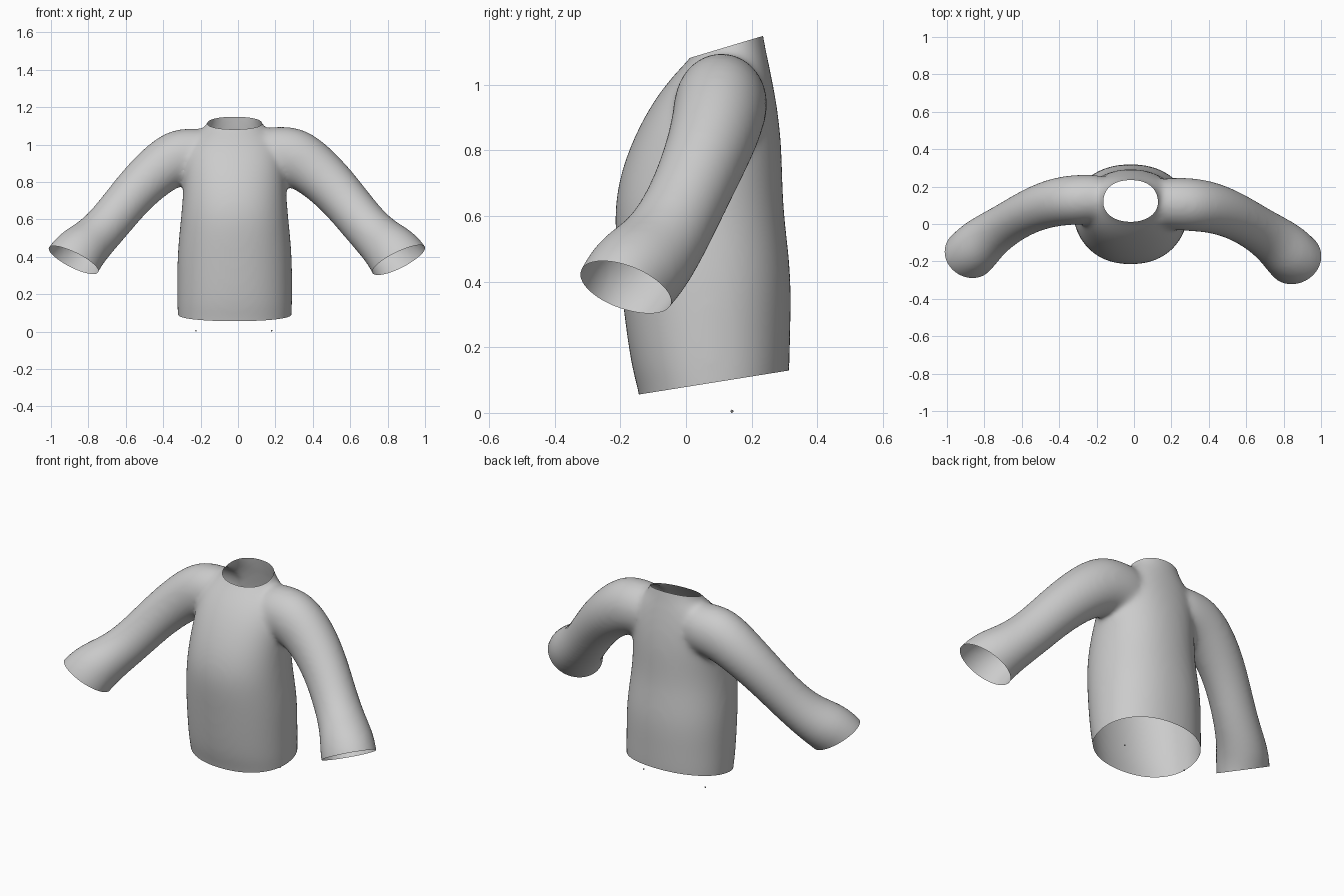
import bpy, bmesh, math
from mathutils import Vector

cube = bpy.data.objects.get("Cube")
if cube:
    bpy.data.objects.remove(cube, do_unlink=True)

SIDES = 24
CENTRE_X = -0.018

# One plain knit colour
knit = bpy.data.materials.new("grey_knit")
knit.use_nodes = True
grey = (0.6, 0.6, 0.6, 1)
knit.diffuse_color = grey
knit.node_tree.nodes["Principled BSDF"].inputs["Base Color"].default_value = grey


def loft(bm, rings):
    """Skin a list of point rings into a closed tube."""
    loops = [[bm.verts.new(p) for p in ring] for ring in rings]
    for a, b in zip(loops, loops[1:]):
        for i in range(SIDES):
            j = (i + 1) % SIDES
            bm.faces.new((a[i], a[j], b[j], b[i]))
    bm.faces.new(loops[0][::-1])
    bm.faces.new(loops[-1])


def oval(centre, u, v, power=1.0):
    ring = []
    for i in range(SIDES):
        a = math.tau * i / SIDES
        c, s = math.cos(a), math.sin(a)
        c = math.copysign(abs(c) ** power, c)
        s = math.copysign(abs(s) ** power, s)
        ring.append(Vector(centre) + u * c + v * s)
    return ring


# Torso: height, half width, front y, back y
TORSO = [(-0.10, 0.30, -0.13, 0.30), (0.05, 0.305, -0.14, 0.31),
         (0.12, 0.31, -0.165, 0.318), (0.25, 0.31, -0.185, 0.32),
         (0.42, 0.31, -0.205, 0.325), (0.60, 0.29, -0.225, 0.30),
         (0.72, 0.28, -0.205, 0.296), (0.82, 0.275, -0.17, 0.293),
         (0.92, 0.27, -0.12, 0.282), (1.0, 0.25, -0.065, 0.267),
         (1.06, 0.20, -0.01, 0.255), (1.10, 0.155, 0.03, 0.245),
         (1.15, 0.13, 0.045, 0.237), (1.25, 0.125, 0.05, 0.22)]

# Sleeve: centre x, y, z, then radius across and radius front to back
SLEEVE = [(0.10, 0.11, 0.95, 0.14, 0.13), (0.20, 0.11, 0.945, 0.155, 0.14),
          (0.30, 0.105, 0.94, 0.165, 0.145), (0.42, 0.09, 0.86, 0.145, 0.138),
          (0.55, 0.04, 0.73, 0.13, 0.125), (0.66, -0.025, 0.59, 0.125, 0.122),
          (0.75, -0.085, 0.495, 0.13, 0.135), (0.815, -0.14, 0.44, 0.15, 0.15),
          (0.86, -0.19, 0.385, 0.163, 0.145), (0.92, -0.24, 0.28, 0.165, 0.14)]


def sleeve_centre(side, row):
    x, y, z = row[:3]
    if side < 0:
        return Vector((-x - 0.02, y + 0.025, z))
    return Vector((x, y, z))


def add_sleeve(bm, side):
    pts = [sleeve_centre(side, r) for r in SLEEVE]
    size = 1.0 if side > 0 else 0.94
    rings = []
    for i, row in enumerate(SLEEVE):
        t = (pts[min(i + 1, len(pts) - 1)] - pts[max(i - 1, 0)]).normalized()
        v = Vector((0, 1, 0))
        v = (v - t * v.dot(t)).normalized()
        u = v.cross(t)
        rings.append(oval(pts[i], u * row[3] * size, v * row[4] * size))
    loft(bm, rings)


bm = bmesh.new()
loft(bm, [oval((CENTRE_X, (f + b) / 2, z), Vector((w, 0, 0)),
               Vector((0, (b - f) / 2, 0)), 0.92) for z, w, f, b in TORSO])
for side in (1, -1):
    add_sleeve(bm, side)
bmesh.ops.recalc_face_normals(bm, faces=bm.faces)
mesh = bpy.data.meshes.new("sweater")
bm.to_mesh(mesh)
bm.free()
sweater = bpy.data.objects.new("sweater", mesh)
bpy.context.collection.objects.link(sweater)

# Fuse the tubes into one soft skin
sub = sweater.modifiers.new("round", 'SUBSURF')
sub.levels = sub.render_levels = 2
fuse = sweater.modifiers.new("fuse", 'REMESH')
fuse.mode = 'VOXEL'
fuse.voxel_size = 0.012
soft = sweater.modifiers.new("soften", 'SMOOTH')
soft.factor = 0.5
soft.iterations = 30
bpy.context.view_layer.update()
skin = bpy.data.meshes.new_from_object(
    sweater.evaluated_get(bpy.context.evaluated_depsgraph_get()))
sweater.modifiers.clear()
sweater.data = skin


def open_end(bm, point, normal, near):
    """Cut away the skin beyond a plane, within one region."""
    faces = [f for f in bm.faces if near(f.calc_center_median())]
    edges = {e for f in faces for e in f.edges}
    verts = {v for f in faces for v in f.verts}
    bmesh.ops.bisect_plane(bm, geom=[*verts, *edges, *faces], dist=1e-5,
                           plane_co=point, plane_no=normal)
    n = Vector(normal)
    gone = [f for f in bm.faces if near(f.calc_center_median())
            and (f.calc_center_median() - Vector(point)).dot(n) > 0]
    bmesh.ops.delete(bm, geom=gone, context='FACES')


bm = bmesh.new()
bm.from_mesh(skin)
# Hem, neckline and both cuffs
open_end(bm, (0, 0, 0.079), (0, 0.16, -1),
         lambda c: c.z < 0.25 and abs(c.x) < 0.5)
open_end(bm, (0, 0.14, 1.12), (0, -0.3, 1),
         lambda c: c.z > 1.0 and abs(c.x - CENTRE_X) < 0.17)
for side in (1, -1):
    open_end(bm, sleeve_centre(side, SLEEVE[-2]), (side * 0.42, -0.3, -0.86),
             lambda c: c.x * side > 0.6)
bm.to_mesh(skin)
bm.free()
skin.materials.clear()
skin.materials.append(knit)

# Loose lint specks on the ground
for x in (-0.225, 0.18):
    bpy.ops.mesh.primitive_ico_sphere_add(subdivisions=1, radius=0.005,
                                          location=(x, 0.14, 0.005))
    bpy.context.object.name = "lint_speck"
    bpy.context.object.data.materials.append(knit)

bpy.ops.object.select_all(action='DESELECT')
sweater.select_set(True)
bpy.context.view_layer.objects.active = sweater
bpy.ops.object.shade_smooth_by_angle(angle=math.radians(60))
